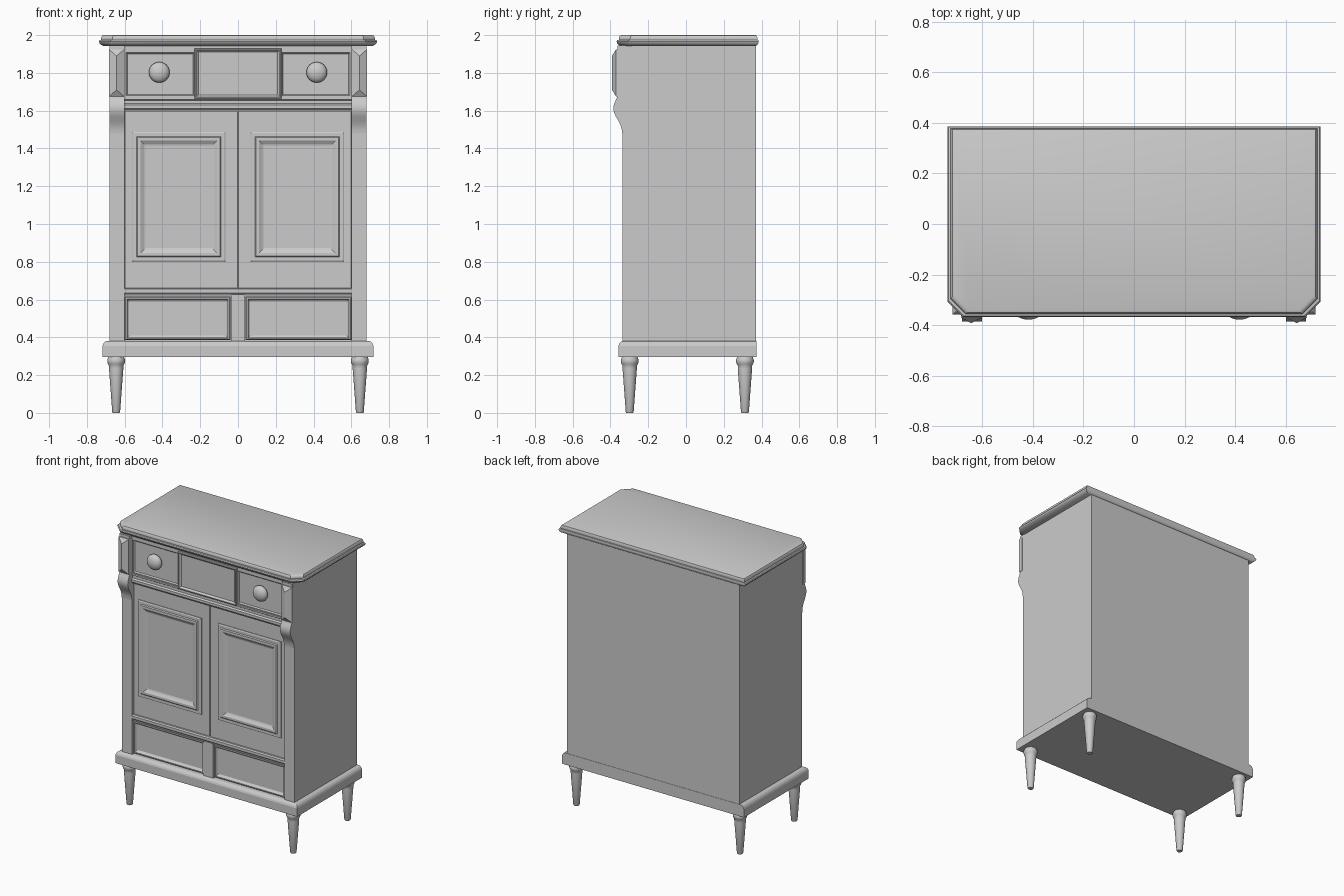
import bpy, bmesh, math
from mathutils import Vector

if "Cube" in bpy.data.objects:
    bpy.data.objects.remove(bpy.data.objects["Cube"])


def loft(name, rings, smooth=False):
    """Bridge equal-sized vertex loops and cap both ends."""
    bm = bmesh.new()
    loops = [[bm.verts.new(p) for p in r] for r in rings]
    n = len(loops[0])
    for a, b in zip(loops, loops[1:]):
        for i in range(n):
            j = (i + 1) % n
            bm.faces.new((a[i], a[j], b[j], b[i]))
    bm.faces.new(loops[0])
    bm.faces.new(loops[-1])
    bmesh.ops.recalc_face_normals(bm, faces=bm.faces)
    me = bpy.data.meshes.new(name)
    bm.to_mesh(me)
    bm.free()
    ob = bpy.data.objects.new(name, me)
    bpy.context.collection.objects.link(ob)
    if smooth:
        bpy.ops.object.select_all(action='DESELECT')
        ob.select_set(True)
        bpy.context.view_layer.objects.active = ob
        bpy.ops.object.shade_smooth_by_angle(angle=math.radians(35))
    return ob


def panel(name, x0, x1, z0, z1, steps, back=-0.27):
    """Concentric moulded panel; steps are (inset, y)."""
    def ring(d, y):
        return [(x0 + d, y, z0 + d), (x1 - d, y, z0 + d),
                (x1 - d, y, z1 - d), (x0 + d, y, z1 - d)]
    return loft(name, [ring(0, back)] + [ring(d, y) for d, y in steps])


def bar(name, profile, x0, x1, smooth=False):
    """Extrude a (y, z) profile along x."""
    return loft(name, [[(x, y, z) for y, z in profile] for x in (x0, x1)], smooth)


def lathe(name, x, y, profile, n=24):
    return loft(name, [[(x + r * math.cos(2 * math.pi * i / n),
                         y + r * math.sin(2 * math.pi * i / n), z)
                        for i in range(n)] for r, z in profile], True)


# Carcass with projecting front stiles
half = [(0.68, 0.37), (0.68, -0.335), (0.60, -0.335), (0.60, -0.28)]
plan = half + [(-x, y) for x, y in reversed(half)]
loft("carcass", [[(x, y, z) for x, y in plan] for z in (0.36, 1.95)])


# Top board with clipped front corners and moulded edge
def top_ring(d, z):
    w, f, b, c = 0.737 - d, -0.368 + d, 0.385 - d * 0.6, 0.06
    return [(w, b, z), (w, f + c, z), (w - c, f, z),
            (-w + c, f, z), (-w, f + c, z), (-w, b, z)]


loft("top_board", [top_ring(*p) for p in (
    (0.028, 1.942), (0.014, 1.947), (0.004, 1.956), (0.0, 1.966), (0.004, 1.973),
    (0.013, 1.975), (0.012, 1.982), (0.014, 1.991), (0.019, 1.998), (0.026, 2.0))], True)


# Plinth, flush at the back
def plinth_ring(d, z):
    w, f = 0.717 - d, -0.358 + d
    return [(w, 0.372, z), (w, f, z), (-w, f, z), (-w, 0.372, z)]


loft("plinth", [plinth_ring(*p) for p in (
    (0, 0.297), (0, 0.355), (0.004, 0.366), (0.012, 0.376), (0.022, 0.38))])

# Turned legs
leg = [(0.018, 0), (0.021, 0.006), (0.038, 0.235), (0.038, 0.25), (0.043, 0.258),
       (0.047, 0.27), (0.047, 0.28), (0.043, 0.292), (0.04, 0.30)]
for s, side in ((-1, "left"), (1, "right")):
    for y, pos in ((-0.298, "front"), (0.312, "back")):
        lathe(f"{pos}_{side}_leg", s * 0.645, y, leg)

# Doors, upper drawers, lower drawers and corner brackets
for s, side in ((-1, "left"), (1, "right")):
    def span(a, b):
        return sorted((s * a, s * b))

    # Door slab and its moulded panel
    panel(f"{side}_door", *span(0.001, 0.60), 0.66, 1.595, [(0, -0.313), (0.002, -0.315)])
    panel(f"{side}_door_panel", *span(0.065, 0.562), 0.80, 1.487,
          [(0, -0.320), (0.006, -0.324), (0.024, -0.324), (0.030, -0.330), (0.046, -0.330),
           (0.054, -0.325), (0.064, -0.319), (0.072, -0.3165)])

    # Upper drawer with bevelled border and knob
    panel(f"{side}_upper_drawer", *span(0.225, 0.60), 1.672, 1.915,
          [(0, -0.331), (0.007, -0.331), (0.014, -0.323)])
    knob = [(0.025, -0.30), (0.03, -0.325)]
    knob += [(0.055 * math.cos(t), -0.345 - 0.033 * math.sin(t))
             for t in [math.radians(a) for a in (-40, -20, 0, 15, 30, 45, 60, 75, 87)]]
    loft(f"{side}_knob", [[(s * 0.417 + r * math.cos(i * math.pi / 12), y,
                            1.803 + r * math.sin(i * math.pi / 12)) for i in range(24)]
                          for r, y in knob], True)

    # Lower drawer front
    panel(f"{side}_lower_drawer", *span(0.04, 0.60), 0.385, 0.615,
          [(0, -0.320), (0.005, -0.326), (0.012, -0.326), (0.018, -0.312), (0.024, -0.308)])

    # Scrolled bracket under a hipped block
    bracket = [(-0.29, 1.945), (-0.363, 1.945), (-0.363, 1.675), (-0.372, 1.655),
               (-0.381, 1.635), (-0.385, 1.612), (-0.381, 1.59), (-0.371, 1.568),
               (-0.357, 1.545), (-0.346, 1.522), (-0.340, 1.50), (-0.338, 1.478),
               (-0.29, 1.478)]
    bar(f"{side}_bracket", bracket, *span(0.60, 0.68), smooth=True)

    def block(dx, dz, y):
        a, b = span(0.603 + dx, 0.683 - dx)
        return [(a, y, 1.675 + dz), (b, y, 1.675 + dz), (b, y, 1.925 - dz), (a, y, 1.925 - dz)]
    loft(f"{side}_hipped_block", [block(0, 0, -0.34), block(0, 0, -0.370),
                                  block(0.0395, 0.035, -0.392)])

# Raised centre panel of the frieze
panel("frieze_centre_panel", -0.23, 0.23, 1.664, 1.93,
      [(0, -0.345), (0.004, -0.349), (0.009, -0.349), (0.020, -0.338)])
panel("frieze_top_rail", -0.60, 0.60, 1.915, 1.945, [(0, -0.334)])

# Stepped moulding between frieze and doors
bar("frieze_moulding", [(-0.28, 1.672), (-0.338, 1.672), (-0.338, 1.660), (-0.330, 1.655),
                        (-0.330, 1.637), (-0.342, 1.630), (-0.342, 1.612),
                        (-0.330, 1.604), (-0.324, 1.594), (-0.28, 1.594)], -0.60, 0.60)

# Rail below the doors and divider between lower drawers
bar("lower_rail", [(-0.28, 0.662), (-0.328, 0.662), (-0.336, 0.655), (-0.336, 0.636),
                   (-0.328, 0.628), (-0.322, 0.612), (-0.28, 0.612)], -0.60, 0.60)
panel("lower_divider", -0.037, 0.037, 0.37, 0.626, [(0, -0.333)])
